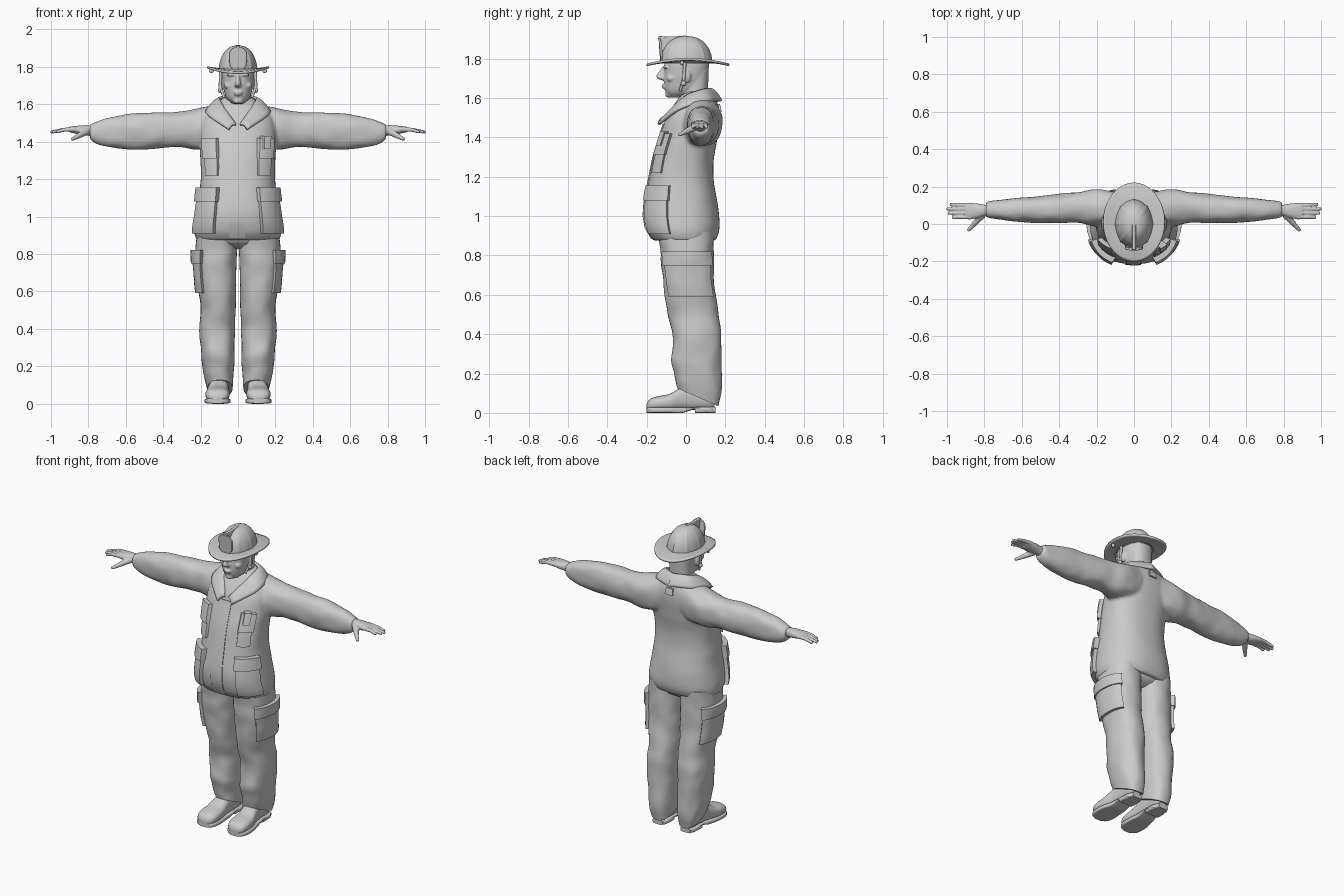
import bpy, bmesh
from math import sin, cos, pi, radians
from mathutils import Vector, Matrix, noise

cube = bpy.data.objects.get("Cube")
if cube:
    bpy.data.objects.remove(cube)

GREY = (0.6, 0.6, 0.6, 1)
mat = bpy.data.materials.new("plain light grey")
mat.use_nodes = True
mat.diffuse_color = GREY
mat.node_tree.nodes["Principled BSDF"].inputs["Base Color"].default_value = GREY


def sample(keys, t):
    """Smooth interpolation of key rows (t, a, b, ...)."""
    i = max(j for j in range(len(keys) - 1) if j == 0 or keys[j][0] <= t)
    k0, k1 = keys[i], keys[i + 1]
    before, after = keys[max(i - 1, 0)], keys[min(i + 2, len(keys) - 1)]
    d = k1[0] - k0[0]
    s = min(max((t - k0[0]) / d, 0), 1)
    row = []
    for c in range(1, len(k0)):
        m0 = (k1[c] - before[c]) / (k1[0] - before[0]) * d
        m1 = (after[c] - k0[c]) / (after[0] - k0[0]) * d
        row.append((2*s**3 - 3*s*s + 1) * k0[c] + (s**3 - 2*s*s + s) * m0
                   + (3*s*s - 2*s**3) * k1[c] + (s**3 - s*s) * m1)
    return row


def mirrored(keys):
    """Rows (t, half width, v0, v1) become symmetric section rows."""
    return [(t, -w, w, v0, v1) for t, w, v0, v1 in keys]


def surface(keys, t, a, axis="z", n=2.3, fold=0, lift=0):
    """Point on a tube with superellipse sections."""
    u0, u1, v0, v1 = sample(keys, t)
    c, s = cos(a), sin(a)
    k = 1 + fold * noise.noise(Vector((c * 1.6, s * 1.6, t * 11)))
    du = (u1 - u0) / 2 * k * abs(c) ** (2 / n) * (1 if c > 0 else -1)
    dv = (v1 - v0) / 2 * k * abs(s) ** (2 / n) * (1 if s > 0 else -1)
    out = Vector((du, dv)).normalized() * lift
    u, v = (u0 + u1) / 2 + du + out.x, (v0 + v1) / 2 + dv + out.y
    return {"z": (u, v, t), "x": (t, u, v), "y": (u, t, v)}[axis]


def grid(bm, f, nu, nv, closed=False, caps=False):
    cols = nu if closed else nu + 1
    rows = [[bm.verts.new(f(i / nu, j / nv)) for i in range(cols)] for j in range(nv + 1)]
    for r0, r1 in zip(rows, rows[1:]):
        for i in range(nu):
            k = (i + 1) % cols
            bm.faces.new((r0[i], r0[k], r1[k], r1[i]))
    if caps:
        bm.faces.new(rows[0])
        bm.faces.new(rows[-1])


def loft(bm, keys, nv=24, nu=32, **opts):
    t0, t1 = keys[0][0], keys[-1][0]
    grid(bm, lambda u, v: surface(keys, t0 + (t1 - t0) * v, 2 * pi * u, **opts),
         nu, nv, True, True)


def patch(bm, keys, a0, a1, t0, t1, thick, **opts):
    """Raised panel that follows a lofted surface."""
    def f(u, v):
        edge = min(u, 1 - u, v, 1 - v) < 0.01
        u, v = (min(max((w - 1/12) * 1.2, 0), 1) for w in (u, v))
        return surface(keys, t0 + (t1 - t0) * v, radians(a0 + (a1 - a0) * u),
                       lift=-0.01 if edge else thick, **opts)
    grid(bm, f, 12, 12)


def ball(bm, at, size):
    bmesh.ops.create_uvsphere(bm, u_segments=20, v_segments=12, radius=1,
                              matrix=Matrix.Translation(at) @ Matrix.Diagonal((*size, 1)))


def rod(bm, p, q, r0, r1):
    p, q = Vector(p), Vector(q)
    turn = (q - p).to_track_quat("Z", "Y").to_matrix().to_4x4()
    bmesh.ops.create_cone(bm, cap_ends=True, segments=12, radius1=r0, radius2=r1,
                          depth=(q - p).length, matrix=Matrix.Translation((p + q) / 2) @ turn)


def prism(bm, pts, f):
    ends = [[bm.verts.new(f(p, q, s)) for p, q in pts] for s in (-1, 1)]
    for e in ends:
        bm.faces.new(e)
    for i in range(len(pts)):
        k = (i + 1) % len(pts)
        bm.faces.new((ends[0][i], ends[0][k], ends[1][k], ends[1][i]))


def finish(bm, name, voxel=0, mirror=False, solid=0, bevel=0):
    bmesh.ops.remove_doubles(bm, verts=bm.verts, dist=1e-5)
    bmesh.ops.recalc_face_normals(bm, faces=bm.faces)
    for f in bm.faces:
        f.smooth = True
    for e in bm.edges:
        e.smooth = e.calc_face_angle(0) < 0.75
    mesh = bpy.data.meshes.new(name)
    bm.to_mesh(mesh)
    bm.free()
    mesh.materials.append(mat)
    obj = bpy.data.objects.new(name, mesh)
    bpy.context.collection.objects.link(obj)
    if solid:
        m = obj.modifiers.new("thickness", "SOLIDIFY")
        m.thickness, m.offset = solid, 0
    if bevel:
        m = obj.modifiers.new("soft edges", "BEVEL")
        m.width, m.segments = bevel, 2
    if voxel:
        m = obj.modifiers.new("blend", "REMESH")
        m.mode, m.voxel_size, m.use_smooth_shade = "VOXEL", voxel, True
        m = obj.modifiers.new("relax", "SMOOTH")
        m.factor, m.iterations = 0.5, 4
    if mirror:
        obj.modifiers.new("mirror", "MIRROR")


# Jacket body and sleeves, blended together
TORSO = mirrored([(.875, .222, -.165, .15), (.92, .235, -.197, .168), (1, .225, -.215, .17),
                  (1.1, .21, -.205, .155), (1.2, .2, -.185, .14), (1.3, .2, -.165, .142),
                  (1.4, .205, -.135, .16), (1.5, .2, -.1, .172), (1.56, .165, -.065, .165),
                  (1.61, .11, -.03, .145), (1.635, .08, 0, .125)])
SLEEVE = [(.08, 0, .17, 1.38, 1.6), (.2, -.01, .185, 1.36, 1.58), (.3, .005, .17, 1.37, 1.562),
          (.45, .003, .155, 1.362, 1.555), (.6, .01, .142, 1.362, 1.548),
          (.7, .02, .132, 1.372, 1.528), (.77, .03, .122, 1.395, 1.5), (.792, .036, .115, 1.415, 1.49)]
bm = bmesh.new()
loft(bm, TORSO, 40, 48, fold=.015)
loft(bm, SLEEVE, 50, axis="x", fold=.07)
bmesh.ops.create_cone  # sleeves are copied to the other side below
arm = [v for v in bm.verts if v.co.x > .0799 and v.index < 0] or list(bm.verts)
count = 41 * 48
bm.verts.ensure_lookup_table()
arm = bm.verts[count:]
faces = {f for v in arm for f in v.link_faces}
copy = bmesh.ops.duplicate(bm, geom=arm + list(faces))["geom"]
for v in copy:
    if isinstance(v, bmesh.types.BMVert):
        v.co.x *= -1
bmesh.ops.recalc_face_normals(bm, faces=bm.faces)
finish(bm, "jacket", voxel=.01)

# Jacket pockets, flaps, front closure and neck tab
POCKETS = {"lower_pocket": (-62, -18, .91, 1.1, .022), "lower_pocket_flap": (-64, -16, 1.08, 1.155, .032),
           "chest_pocket": (-62, -36, 1.22, 1.33, .014), "chest_pocket_flap": (-63, -34, 1.31, 1.42, .024)}
for name, spec in POCKETS.items():
    bm = bmesh.new()
    patch(bm, TORSO, *spec)
    finish(bm, name, mirror=True)
for name, spec in {"front_closure": (-99, -83, .885, 1.47, .006), "neck_tab": (84, 96, 1.53, 1.57, .01),
                   "radio_clip": (-58, -46, 1.36, 1.43, .035)}.items():
    bm = bmesh.new()
    patch(bm, TORSO, *spec)
    finish(bm, name)

# Folded collar: inner edge then outer edge, from the back to the front
COLLAR = [(0, 0, .125, 1.645, 0, .178, 1.585), (.35, .088, .075, 1.637, .135, .11, 1.58),
          (.7, .085, -.01, 1.6, .165, -.03, 1.545), (1, .012, -.115, 1.49, .05, -.14, 1.465)]


def collar_point(u, v):
    p = 2 * u - 1
    row = sample(COLLAR, abs(p))
    side = 1 if p >= 0 else -1
    q = Vector(row[:3]).lerp(Vector(row[3:]), v) + Vector((0, 0, .012 * sin(pi * v)))
    return (q.x * side, q.y, q.z)


bm = bmesh.new()
grid(bm, collar_point, 40, 6)
finish(bm, "collar", solid=.014)

# Trousers with sloping hems
LEG = [(.08, .03, .165, -.045, .165), (.14, .025, .18, -.055, .18), (.25, .02, .195, -.072, .18),
       (.4, .015, .205, -.07, .178), (.5, .012, .2, -.09, .165), (.62, .01, .215, -.11, .15),
       (.75, .006, .225, -.125, .14), (.92, .002, .222, -.14, .14)]
bm = bmesh.new()
loft(bm, LEG, 60, 40, fold=.05)
for v in bm.verts:
    v.co.x = max(v.co.x, .003)
    if v.co.z < .3:
        v.co.z -= .6 * (v.co.y - .06) * (1 - v.co.z / .3)
finish(bm, "trouser_leg", mirror=True)
bm = bmesh.new()
loft(bm, mirrored([(.83, .05, -.06, .08), (.86, .17, -.125, .125), (.93, .2, -.14, .14)]), 8)
finish(bm, "trouser_seat")
for name, spec in {"thigh_pocket": (-48, 48, .59, .79, .018), "thigh_pocket_flap": (-51, 51, .75, .82, .026)}.items():
    bm = bmesh.new()
    patch(bm, LEG, *spec, fold=.05)
    finish(bm, name, mirror=True)

# Boots: upper, sole and heel
BOOT = [(-.2, .085, .135, .015, .045), (-.185, .058, .162, .012, .07), (-.14, .045, .174, .012, .085),
        (-.08, .047, .17, .012, .098), (-.02, .052, .155, .015, .135), (.05, .052, .148, .015, .17),
        (.12, .055, .145, .015, .17), (.145, .07, .13, .02, .15)]
bm = bmesh.new()
loft(bm, BOOT, 30, axis="y", n=2.5)
finish(bm, "boot", mirror=True)
bm = bmesh.new()
loft(bm, [(y, a - .004, b + .004, .018 if .0 < y < .051 else 0, .028) for y, a, b, _, _ in BOOT],
     30, axis="y", n=5)
loft(bm, [(.045, .05, .152, 0, .03), (.1, .05, .15, 0, .03), (.15, .065, .135, 0, .03)], 8, axis="y", n=5)
finish(bm, "boot_sole", mirror=True)

# Hands
bm = bmesh.new()
loft(bm, [(.75, .045, .105, 1.425, 1.485), (.8, .042, .103, 1.432, 1.488),
          (.84, .03, .11, 1.438, 1.487), (.9, .026, .113, 1.45, 1.48)], axis="x")
for i, tip in enumerate((.972, .995, 1.003, .985)):
    y = .037 + .0215 * i
    rod(bm, (.87, y, 1.466), (.93, y, 1.464), .013, .011)
    rod(bm, (.93, y, 1.464), (tip, y + .002 * i - .003, 1.451), .011, .008)
rod(bm, (.81, .05, 1.455), (.855, .0, 1.43), .02, .014)
rod(bm, (.85, .004, 1.432), (.888, -.036, 1.412), .014, .009)
finish(bm, "hand", voxel=.004, mirror=True)

# Head and neck
bm = bmesh.new()
loft(bm, mirrored([(1.603, .03, -.085, 0), (1.63, .06, -.103, .05), (1.68, .077, -.112, .1),
                   (1.73, .085, -.11, .112), (1.79, .085, -.105, .115), (1.86, .055, -.06, .075)]))
loft(bm, mirrored([(1.48, .075, -.08, .11), (1.6, .07, -.025, .11), (1.74, .072, -.02, .116)]), 12)
loft(bm, mirrored([(1.69, .013, -.125, -.08), (1.702, .021, -.148, -.08), (1.716, .014, -.15, -.08),
                   (1.762, .01, -.118, -.08)]), 12, 16)
ball(bm, (0, -.092, 1.618), (.026, .014, .015))
ball(bm, (0, -.112, 1.664), (.026, .013, .006))
ball(bm, (0, -.108, 1.652), (.022, .013, .006))
for s in (-1, 1):
    ball(bm, (s * .034, -.1, 1.757), (.027, .017, .008))
    ball(bm, (s * .033, -.094, 1.737), (.015, .011, .008))
    ball(bm, (s * .05, -.075, 1.7), (.025, .024, .02))
    ball(bm, (s * .088, .005, 1.71), (.012, .02, .034))
finish(bm, "head", voxel=.005)

# Helmet dome with raised ribs
def dome_point(u, v):
    a, h = 2 * pi * u, pi / 2 * v
    r = max(cos(h), 0) ** .85 * (1 + .035 * max(0, cos(8 * a)) ** 6)
    return (.1 * r * cos(a), .13 * r * sin(a), 1.775 + .14 * sin(h))


def brim_point(u, v):
    a = 2 * pi * u
    edge = 1.768 + .03 * cos(a) ** 2
    return ((.08 + .085 * v) * cos(a), .01 + (.105 + .105 * v) * sin(a), 1.785 + (edge - 1.785) * v ** 1.5)


bm = bmesh.new()
grid(bm, dome_point, 96, 20, True)
finish(bm, "helmet_dome")
bm = bmesh.new()
grid(bm, brim_point, 64, 8, True)
finish(bm, "helmet_brim", solid=.012)

# Helmet front shield and its holder
half = [(.028, 1.785), (.046, 1.81), (.049, 1.875), (.036, 1.895), (.02, 1.905)]
bm = bmesh.new()
prism(bm, half + [(-x, z) for x, z in reversed(half)],
      lambda x, z, s: (x, -.128 - (z - 1.785) * .08 + 3 * x * x + .006 * s, z))
finish(bm, "helmet_shield", bevel=.003)
bm = bmesh.new()
prism(bm, [(-.14, 1.915), (-.126, 1.79), (-.08, 1.79), (-.03, 1.89), (0, 1.918), (-.07, 1.912)],
      lambda y, z, s: (.011 * s, y, z))
finish(bm, "shield_holder", bevel=.004)

# Chin straps and brim rings
bm = bmesh.new()
rod(bm, (.092, -.005, 1.785), (.096, -.012, 1.69), .008, .008)
rod(bm, (.096, -.012, 1.695), (.074, -.03, 1.635), .008, .007)
ball(bm, (.097, -.012, 1.675), (.01, .013, .014))
ball(bm, (.143, -.02, 1.778), (.012, .01, .012))
finish(bm, "chin_strap", mirror=True)
